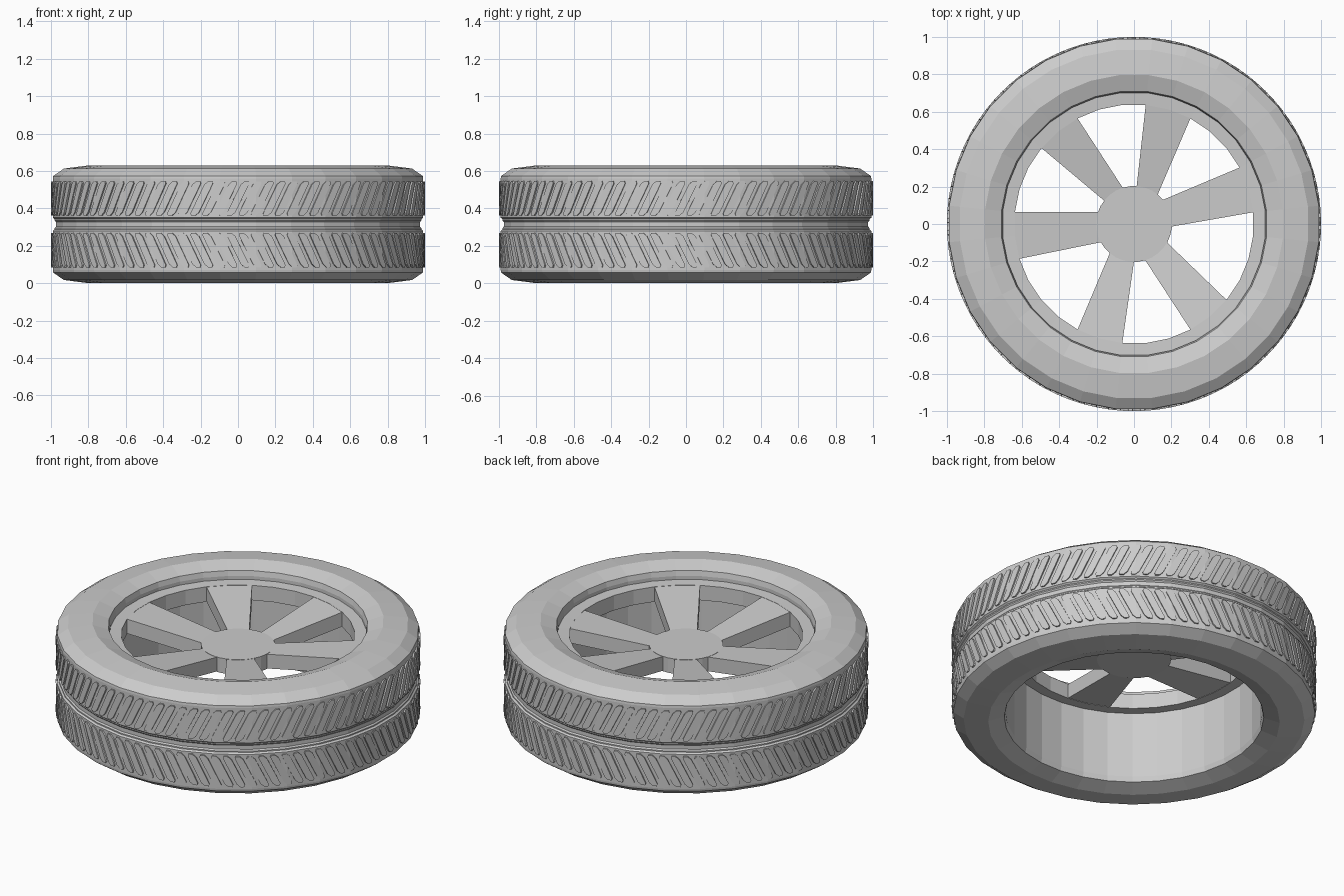
import bpy, bmesh, math

if "Cube" in bpy.data.objects:
    bpy.data.objects.remove(bpy.data.objects["Cube"])

SEG = 32
STEP = 2 * math.pi / SEG


def polar(r, a, z):
    return (r * math.cos(a), r * math.sin(a), z)


def finish(name, bm):
    bmesh.ops.recalc_face_normals(bm, faces=bm.faces)
    me = bpy.data.meshes.new(name)
    bm.to_mesh(me)
    bm.free()
    ob = bpy.data.objects.new(name, me)
    bpy.context.collection.objects.link(ob)
    return ob


def prism(bm, lower, upper):
    # closed solid between two matching outlines
    a = [bm.verts.new(p) for p in lower]
    b = [bm.verts.new(p) for p in upper]
    bm.faces.new(a[::-1])
    bm.faces.new(b)
    n = len(a)
    for i in range(n):
        j = (i + 1) % n
        bm.faces.new((a[i], a[j], b[j], b[i]))


def lathe(name, profile):
    # closed profile of (radius, z), turned around z
    bm = bmesh.new()
    rings = [[bm.verts.new(polar(r, (k + 0.5) * STEP, z)) for r, z in profile]
             for k in range(SEG)]
    n = len(profile)
    for k in range(SEG):
        p, q = rings[k], rings[(k + 1) % SEG]
        for i in range(n):
            j = (i + 1) % n
            bm.faces.new((p[i], q[i], q[j], p[j]))
    return finish(name, bm)


# Tyre: half profile mirrored about the mid height, with a centre groove
MID = 0.315
upper = [(0.705, 0.57), (0.712, 0.60), (0.80, 0.63), (0.935, 0.613), (0.993, 0.573),
         (0.995, 0.56), (0.995, 0.35), (0.985, 0.342), (0.985, 0.335), (0.978, 0.327)]
lower = [(r, 2 * MID - z) for r, z in reversed(upper)]
lathe("tyre", upper + lower)

# Rim ring that carries the spokes
lathe("rim_ring", [(0.72, 0.46), (0.72, 0.55), (0.64, 0.545), (0.64, 0.455)])

# Hub disc
bm = bmesh.new()
prism(bm, *[[polar(0.203, (k + 0.5) * STEP, z) for k in range(SEG)] for z in (0.395, 0.485)])
finish("hub", bm)

# Spokes: first outer step, then inner start and end angle in degrees
SPOKES = [(0, -4, 40), (5, 51, 86), (10, 107, 142),
          (15, 161, 209), (21, 230, 270), (26, 287, 331)]
bm = bmesh.new()
for k, a0, a1 in SPOKES:
    outer = [(k + i + 0.5) * STEP for i in range(3)]
    inner = [math.radians(a1 + (a0 - a1) * i / 3) for i in range(4)]
    outlines = [[polar(0.642, a, zo) for a in outer] + [polar(0.2, a, zi) for a in inner]
                for zo, zi in ((0.457, 0.397), (0.544, 0.483))]
    prism(bm, *outlines)
finish("spokes", bm)

# Tread blocks: slanted bars with rounded ends, mirrored on the two bands
BLOCKS = 96
W, H, SLANT = 0.022, 0.092, 0.045
half = [(-W, -H + 0.012), (-W + 0.01, -H), (W - 0.012, -H), (W, -H + 0.018)]
outline = half + [(-x, -z) for x, z in half]
for name, zc, side in (("upper_tread", 0.453, 1), ("lower_tread", 0.177, -1)):
    bm = bmesh.new()
    for b in range(BLOCKS):
        a = 2 * math.pi * b / BLOCKS
        pts = [(a + x + SLANT * z / H, zc + side * z) for x, z in outline]
        prism(bm, [polar(0.975, t, z) for t, z in pts], [polar(1.0, t, z) for t, z in pts])
    finish(name, bm)
